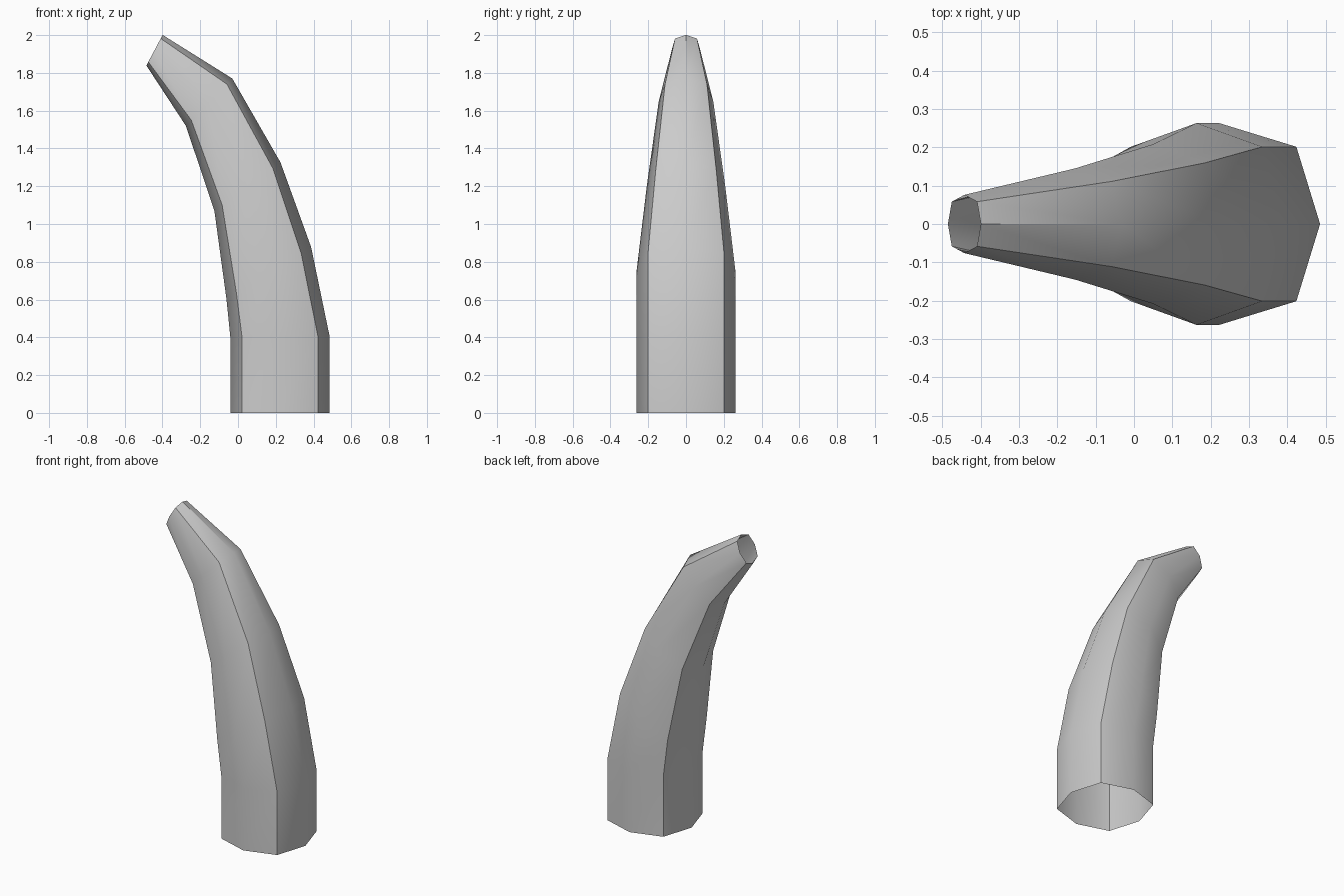
import bpy, bmesh
from math import radians

if "Cube" in bpy.data.objects:
    bpy.data.objects.remove(bpy.data.objects["Cube"])

# Eight-sided cross-section (unit: side, front-corner, ...)
OCT = [(1, 0), (.765, .765), (0, 1), (-.765, .765),
       (-1, 0), (-.765, -.765), (0, -1), (.765, -.765)]

# Rings along the horn: centre x, z; half-width vector in xz; half-depth in y
RINGS = [(.222, 0, .263, 0, .263),
         (.222, .405, .263, 0, .263),
         (.163, .74, .224, .138, .263),
         (.05, 1.198, .175, .128, .208),
         (-.153, 1.645, .123, .125, .145),
         (-.442, 1.92, .043, .081, .076)]

# Curved tapering tube, open at both ends
bm = bmesh.new()
loops = [[bm.verts.new((cx + u * hx, v * hy, cz + u * hz)) for u, v in OCT]
         for cx, cz, hx, hz, hy in RINGS]
for a, b in zip(loops, loops[1:]):
    for i in range(8):
        j = (i + 1) % 8
        bm.faces.new((a[i], a[j], b[j], b[i]))
mesh = bpy.data.meshes.new("curved_horn")
bm.to_mesh(mesh)
bm.free()
horn = bpy.data.objects.new("curved_horn", mesh)
bpy.context.collection.objects.link(horn)

# Smooth along the length, sharp at the corner edges
bpy.context.view_layer.objects.active = horn
horn.select_set(True)
bpy.ops.object.shade_smooth_by_angle(angle=radians(40))
